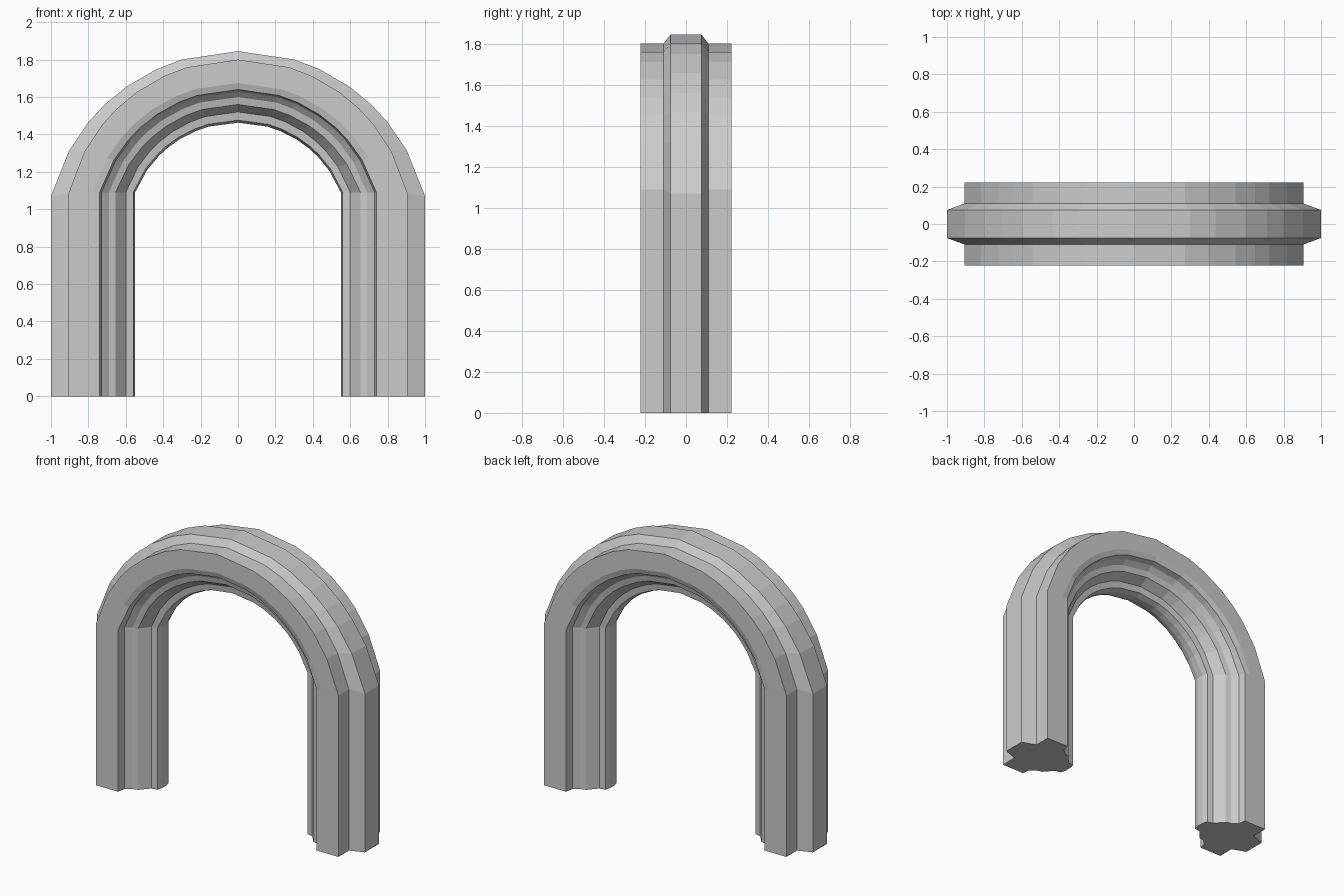
import bpy, bmesh, math

cube = bpy.data.objects.get("Cube")
if cube:
    bpy.data.objects.remove(cube, do_unlink=True)

stone = bpy.data.materials.new("grey stone")
stone.use_nodes = True
GREY = (0.6, 0.6, 0.6, 1)
stone.diffuse_color = GREY
stone.node_tree.nodes["Principled BSDF"].inputs["Base Color"].default_value = GREY

# Half of the moulding section: depth, half width, crown height, spring height
HALF = [
    (0.075, 1.00, 1.845, 1.07),   # outer ridge
    (0.11, 0.905, 1.80, 1.09),
    (0.222, 0.905, 1.80, 1.09),   # flat face
    (0.222, 0.78, 1.675, 1.09),
    (0.222, 0.74, 1.64, 1.09),    # inner mouldings
    (0.17, 0.73, 1.63, 1.09),
    (0.14, 0.69, 1.60, 1.09),
    (0.13, 0.655, 1.56, 1.09),
    (0.067, 0.60, 1.52, 1.09),
    (0.06, 0.56, 1.476, 1.09),
    (0.022, 0.55, 1.463, 1.09),
]
STEPS = [0, 0.224, 0.33, 0.466, 0.577, 0.67, 0.807, 1]
FRACTIONS = [-f for f in reversed(STEPS[1:])] + STEPS


def arch_line(y, width, crown, spring):
    """One moulding line: up a leg, round the arc, down the other leg."""
    rise = crown - spring
    radius = (width ** 2 + rise ** 2) / (2 * rise)
    end = math.acos((radius - rise) / radius)
    arc = [(radius * math.sin(f * end), y,
            crown - radius + radius * math.cos(f * end)) for f in FRACTIONS]
    return [(-width, y, 0)] + arc + [(width, y, 0)]


# Sweep the mirrored section along the arch
section = [(-y, w, c, s) for y, w, c, s in HALF] + list(reversed(HALF))
bm = bmesh.new()
lines = [[bm.verts.new(p) for p in arch_line(*row)] for row in section]
for a, b in zip(lines, lines[1:] + lines[:1]):
    for i in range(len(a) - 1):
        bm.faces.new((a[i], a[i + 1], b[i + 1], b[i]))

# Close the feet
for end in (0, -1):
    bm.faces.new([line[end] for line in lines])
bmesh.ops.recalc_face_normals(bm, faces=bm.faces)

# Ease the inner edge of the flat face back around the arc only
for index, line in enumerate(lines):
    if index in (4, len(lines) - 5):
        for v in line[2:-2]:
            v.co.y *= 0.95

mesh = bpy.data.meshes.new("moulded_arch")
bm.to_mesh(mesh)
bm.free()
mesh.materials.append(stone)
arch = bpy.data.objects.new("moulded_arch", mesh)
bpy.context.collection.objects.link(arch)
